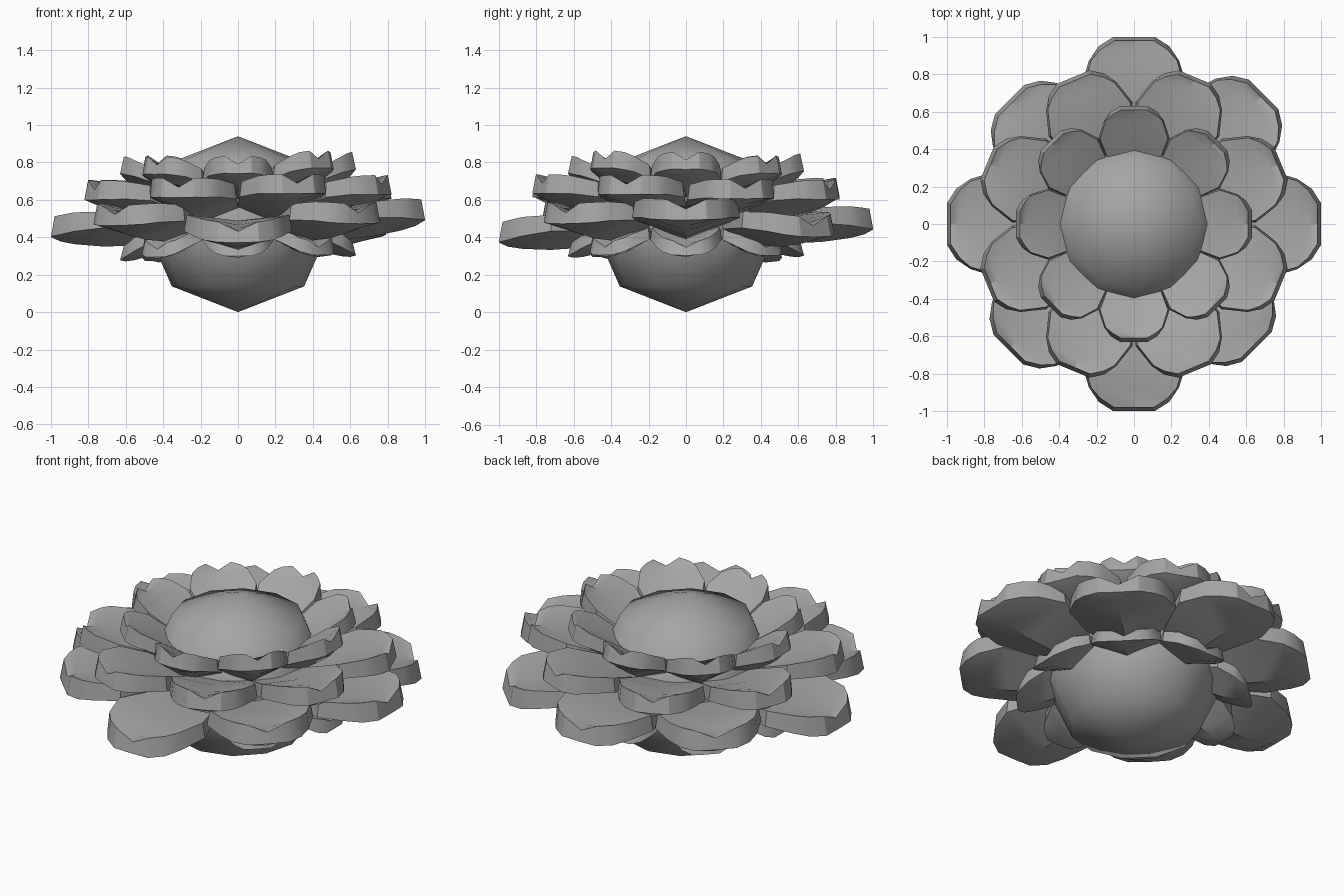
import bpy, bmesh, random
from math import radians
from mathutils import Matrix

if "Cube" in bpy.data.objects:
    bpy.data.objects.remove(bpy.data.objects["Cube"])

random.seed(4)

# Petal stations: (distance along, half width, rim height, wall depth, keel depth)
STATIONS = [
    (0.00, 0.25, 0.00, 0.05, 0.08),
    (0.30, 0.72, 0.03, 0.09, 0.18),
    (0.60, 0.98, 0.07, 0.12, 0.22),
    (0.82, 0.82, 0.07, 0.14, 0.20),
    (0.93, 0.64, 0.06, 0.15, 0.17),
    (1.00, 0.38, 0.05, 0.15, 0.13),
]

grey = bpy.data.materials.new("petal_grey")
grey.diffuse_color = (0.38, 0.38, 0.38, 1)
grey.use_nodes = True
grey.node_tree.nodes["Principled BSDF"].inputs["Base Color"].default_value = grey.diffuse_color


def finish(name, bm):
    bmesh.ops.recalc_face_normals(bm, faces=bm.faces[:])
    mesh = bpy.data.meshes.new(name)
    bm.to_mesh(mesh)
    bm.free()
    mesh.materials.append(grey)
    ob = bpy.data.objects.new(name, mesh)
    bpy.context.collection.objects.link(ob)
    bpy.ops.object.select_all(action='DESELECT')
    ob.select_set(True)
    bpy.context.view_layer.objects.active = ob
    return ob


def petal(name, angle, base, tip, base_z, tip_z, half, thick):
    """Thick cupped petal lofted from base to tip, walls flaring out below."""
    bm = bmesh.new()
    rings = []
    for t, w, rim, wall, keel in STATIONS:
        w *= half
        z = base_z + (tip_z - base_z) * t
        rim, wall, keel = (k * thick for k in (rim, wall, keel))
        x = base + (tip - base) * t
        lip = 0.02 * t * (t > 0.9)          # top rim sits back from the lower edge
        dip = 0.06 * thick * t
        section = [(-w, rim, lip), (0, rim - dip, lip), (w, rim, lip),
                   (w * 1.05, rim - wall * 0.85, 0), (0, rim - keel, 0),
                   (-w * 1.05, rim - wall * 0.85, 0)]
        rings.append([bm.verts.new((x - s, y, z + h)) for y, h, s in section])
    for a, b in zip(rings, rings[1:]):
        for i in range(6):
            j = (i + 1) % 6
            bm.faces.new((a[i], a[j], b[j], b[i]))
    bm.faces.new(rings[0])
    bm.faces.new(rings[-1])
    bm.transform(Matrix.Rotation(radians(angle), 4, 'Z'))
    finish(name, bm)
    bpy.ops.object.shade_smooth_by_angle(angle=radians(30))


# Rounded centre: coarse ball, fully smooth shaded
bm = bmesh.new()
bmesh.ops.create_uvsphere(bm, u_segments=12, v_segments=4, radius=1)
bm.transform(Matrix.Translation((0, 0, 0.47)) @ Matrix.Diagonal((0.5, 0.5, 0.47, 1)))
finish("flower_centre", bm)
bpy.ops.object.shade_smooth()

# Widest ring, each petal tipped a little differently: (tip radius, tip height)
outer_tips = [(1.0, 0.56), (0.98, 0.47), (1.0, 0.51), (0.94, 0.51),
              (1.0, 0.47), (0.95, 0.53), (1.0, 0.44), (0.93, 0.54)]
for i, (r, z) in enumerate(outer_tips):
    petal(f"outer_petal_{i + 1}", i * 45, 0.30, r, 0.49, z, 0.28, 0.85)

# Second ring, turned half a step
for i in range(8):
    petal(f"middle_petal_{i + 1}", 22.5 + i * 45, 0.24, 0.85, 0.56,
          0.68 + random.uniform(-0.02, 0.02), 0.235, 0.8)

# Small upper ring hugging the centre
for i in range(8):
    petal(f"upper_petal_{i + 1}", i * 45, 0.20, 0.63, 0.60,
          0.81 + random.uniform(-0.02, 0.02), 0.185, 0.72)

# Small drooping lower ring
for i in range(8):
    petal(f"lower_petal_{i + 1}", i * 45, 0.22, 0.63, 0.49,
          0.34 + random.uniform(-0.03, 0.02), 0.185, 0.6)
